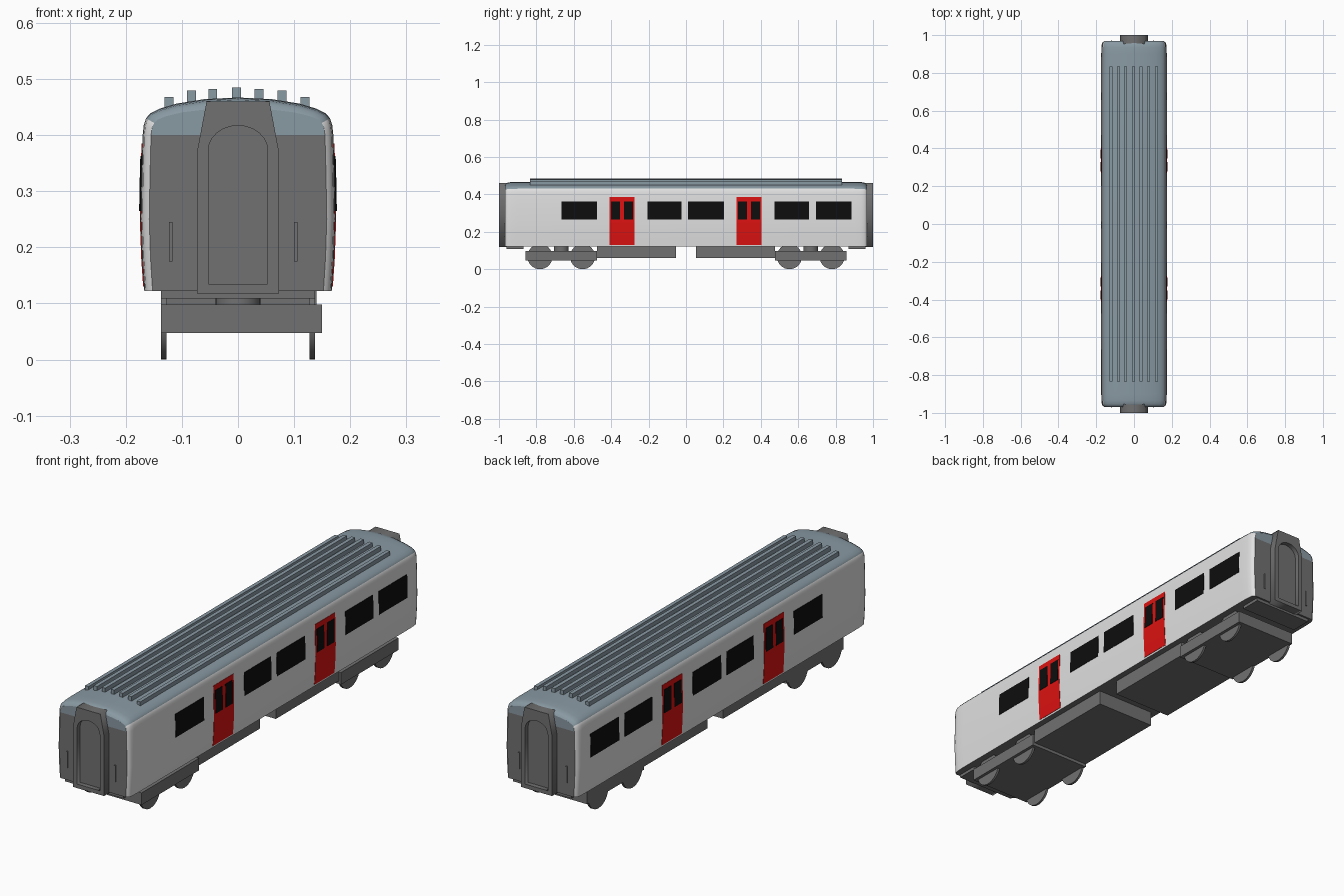
import bpy, bmesh, math

if "Cube" in bpy.data.objects:
    bpy.data.objects.remove(bpy.data.objects["Cube"])

def mat(name, r, g, b):
    m = bpy.data.materials.new(name)
    m.diffuse_color = (r, g, b, 1)
    m.use_nodes = True
    m.node_tree.nodes["Principled BSDF"].inputs["Base Color"].default_value = m.diffuse_color
    return m

WHITE = mat("white_paint", 0.75, 0.75, 0.75)
GREY = mat("dark_grey", 0.165, 0.165, 0.165)
ROOF = mat("blue_grey_roof", 0.25, 0.32, 0.365)
RED = mat("red_door", 0.72, 0.006, 0.006)
BLACK = mat("black_glass", 0.004, 0.004, 0.004)

def finish(name, bm, mats, smooth=None):
    bmesh.ops.recalc_face_normals(bm, faces=bm.faces[:])
    me = bpy.data.meshes.new(name)
    bm.to_mesh(me)
    bm.free()
    for m in mats:
        me.materials.append(m)
    ob = bpy.data.objects.new(name, me)
    bpy.context.collection.objects.link(ob)
    if smooth:
        bpy.ops.object.select_all(action='DESELECT')
        ob.select_set(True)
        bpy.context.view_layer.objects.active = ob
        bpy.ops.object.shade_smooth_by_angle(angle=math.radians(smooth))
    return ob

def box(name, x0, x1, y0, y1, z0, z1, m):
    bm = bmesh.new()
    bmesh.ops.create_cube(bm, size=1)
    for v in bm.verts:
        v.co = ((x0 + x1) / 2 + v.co.x * (x1 - x0),
                (y0 + y1) / 2 + v.co.y * (y1 - y0),
                (z0 + z1) / 2 + v.co.z * (z1 - z0))
    return finish(name, bm, [m])

def cylinder(name, x, y, z, r, depth, axis, m, seg=32):
    bpy.ops.mesh.primitive_cylinder_add(vertices=seg, radius=r, depth=depth, location=(x, y, z),
                                        rotation=(0, math.pi / 2 if axis == 'X' else 0, 0))
    ob = bpy.context.object
    ob.name = name
    ob.data.materials.append(m)
    bpy.ops.object.shade_smooth_by_angle(angle=math.radians(35))

# half cross-section of the car, floor to roof ridge
HALF = [(0.167, 0.122), (0.171, 0.18), (0.1735, 0.25), (0.172, 0.33), (0.170, 0.40),
        (0.168, 0.418), (0.164, 0.43), (0.156, 0.439), (0.14, 0.447), (0.11, 0.456),
        (0.06, 0.464), (0, 0.467)]
WAIST, EAVE = 4, 6
# ring position, side inset, roof height factor
ENDS = [(0.968, 0.015, 0.72), (0.963, 0.008, 0.85), (0.953, 0.003, 0.94), (0.935, 0.001, 0.98), (0.90, 0, 1)]
RINGS = [(-y, d, s) for y, d, s in ENDS] + ENDS[::-1]

# body shell: lofted rings, coloured by height, ends split at the waist
bm = bmesh.new()
rings = []
for y, d, s in RINGS:
    pts = [(x * (1 - d / 0.17), z if z <= 0.4 else 0.4 + (z - 0.4) * s) for x, z in HALF]
    pts += [(-x, z) for x, z in pts[-2::-1]]
    rings.append([bm.verts.new((x, y, z)) for x, z in pts])
n = len(rings[0])
for a, b in zip(rings, rings[1:]):
    for i in range(n):
        j = (i + 1) % n
        f = bm.faces.new((a[i], a[j], b[j], b[i]))
        f.material_index = 1 if i == n - 1 else (2 if EAVE <= i < n - 1 - EAVE else 0)
for r in (rings[0], rings[-1]):
    bm.faces.new(r[:WAIST + 1] + r[n - 1 - WAIST:]).material_index = 1
    bm.faces.new(r[WAIST:n - WAIST]).material_index = 2
finish("body_shell", bm, [WHITE, GREY, ROOF], 30)

def side_x(z):
    for (x0, z0), (x1, z1) in zip(HALF, HALF[1:]):
        if z0 <= z <= z1:
            return x0 + (x1 - x0) * (z - z0) / (z1 - z0)

def side_plate(name, y0, y1, z0, z1, lift, m):
    """Thin plate following the curved side, made on both sides."""
    zs = [z0] + [z for _, z in HALF if z0 < z < z1] + [z1]
    for label, s in (("right", 1), ("left", -1)):
        bm = bmesh.new()
        loops = []
        for y in (y0, y1):
            pts = [(side_x(z) + lift, z) for z in zs] + [(side_x(z) - 0.003, z) for z in zs[::-1]]
            loops.append([bm.verts.new((s * x, y, z)) for x, z in pts])
        a, b = loops
        k = len(a)
        for i in range(k):
            j = (i + 1) % k
            bm.faces.new((a[i], a[j], b[j], b[i]))
        for r in loops:
            for i in range(len(zs) - 1):
                bm.faces.new((r[i], r[i + 1], r[k - 2 - i], r[k - 1 - i]))
        finish(f"{label}_{name}", bm, [m])

# side windows
for i, (y0, y1) in enumerate([(-0.665, -0.475), (-0.205, -0.025), (0.012, 0.202), (0.472, 0.657), (0.695, 0.885)]):
    side_plate(f"window_{i + 1}", y0, y1, 0.265, 0.363, 0.0015, BLACK)
# double doors with two panes each
for i, yc in enumerate((-0.342, 0.337)):
    side_plate(f"door_{i + 1}", yc - 0.067, yc + 0.067, 0.13, 0.385, 0.0015, RED)
    for j, o in enumerate((-0.034, 0.034)):
        side_plate(f"door_pane_{i + 1}_{j + 1}", yc + o - 0.024, yc + o + 0.024, 0.265, 0.363, 0.003, BLACK)

# roof ribs
for i, (x, top) in enumerate([(-0.123, 0.468), (-0.083, 0.479), (-0.045, 0.482), (-0.003, 0.485),
                              (0.037, 0.482), (0.078, 0.479), (0.119, 0.468)]):
    box(f"roof_rib_{i + 1}", x - 0.008, x + 0.008, -0.835, 0.835, top - 0.03, top, ROOF)

# gangway frame: outline with an arched opening, extruded
OUTER = [(-0.073, 0.118), (0.073, 0.118), (0.073, 0.37), (0.056, 0.46), (-0.056, 0.46), (-0.073, 0.37)]
ARCH = [(-0.053, 0.135), (0.053, 0.135)] + [
    (0.053 * math.cos(a), 0.372 + 0.045 * math.sin(a)) for a in [math.pi * k / 12 for k in range(13)]]
for label, s in (("front", -1), ("back", 1)):
    cu = bpy.data.curves.new(label + "_gangway", 'CURVE')
    cu.dimensions = '2D'
    cu.fill_mode = 'BOTH'
    cu.extrude = 0.025
    for pts in (OUTER, ARCH):
        sp = cu.splines.new('POLY')
        sp.points.add(len(pts) - 1)
        for p, (x, z) in zip(sp.points, pts):
            p.co = (x, z, 0, 1)
        sp.use_cyclic_u = True
    cu.materials.append(GREY)
    ob = bpy.data.objects.new(label + "_gangway", cu)
    bpy.context.collection.objects.link(ob)
    ob.location.y = s * 0.975
    ob.rotation_euler.x = math.pi / 2
    bpy.ops.object.select_all(action='DESELECT')
    ob.select_set(True)
    bpy.context.view_layer.objects.active = ob
    bpy.ops.object.convert(target='MESH')
    # recessed end door, grab rails and end sill
    y0, y1 = sorted((s * 0.96, s * 0.98))
    box(label + "_end_door", -0.055, 0.055, y0, y1, 0.13, 0.42, GREY)
    y0, y1 = sorted((s * 0.96, s * 0.972))
    for side, x in (("left", -0.12), ("right", 0.103)):
        box(f"{label}_{side}_grab_rail", x - 0.003, x + 0.003, y0, y1, 0.175, 0.245, GREY)
    y0, y1 = sorted((s * 0.87, s * 0.96))
    box(label + "_end_sill", -0.137, 0.137, y0, y1, 0.109, 0.13, GREY)

    # bogie with pivot and wheels
    yc = s * 0.667
    box(label + "_bogie", -0.137, 0.15, yc - 0.192, yc + 0.192, 0.047, 0.098, GREY)
    cylinder(label + "_bogie_pivot", 0, yc, 0.11, 0.04, 0.03, 'Z', GREY)
    for j, o in enumerate((-0.114, 0.114)):
        for side, x in (("left", -0.132), ("right", 0.132)):
            cylinder(f"{label}_{side}_wheel_{j + 1}", x, yc + o, 0.067, 0.067, 0.01, 'X', GREY)
    # underfloor equipment box
    y0, y1 = sorted((s * 0.053, s * 0.475))
    box(label + "_equipment_box", -0.137, 0.14, y0, y1, 0.06, 0.13, GREY)
